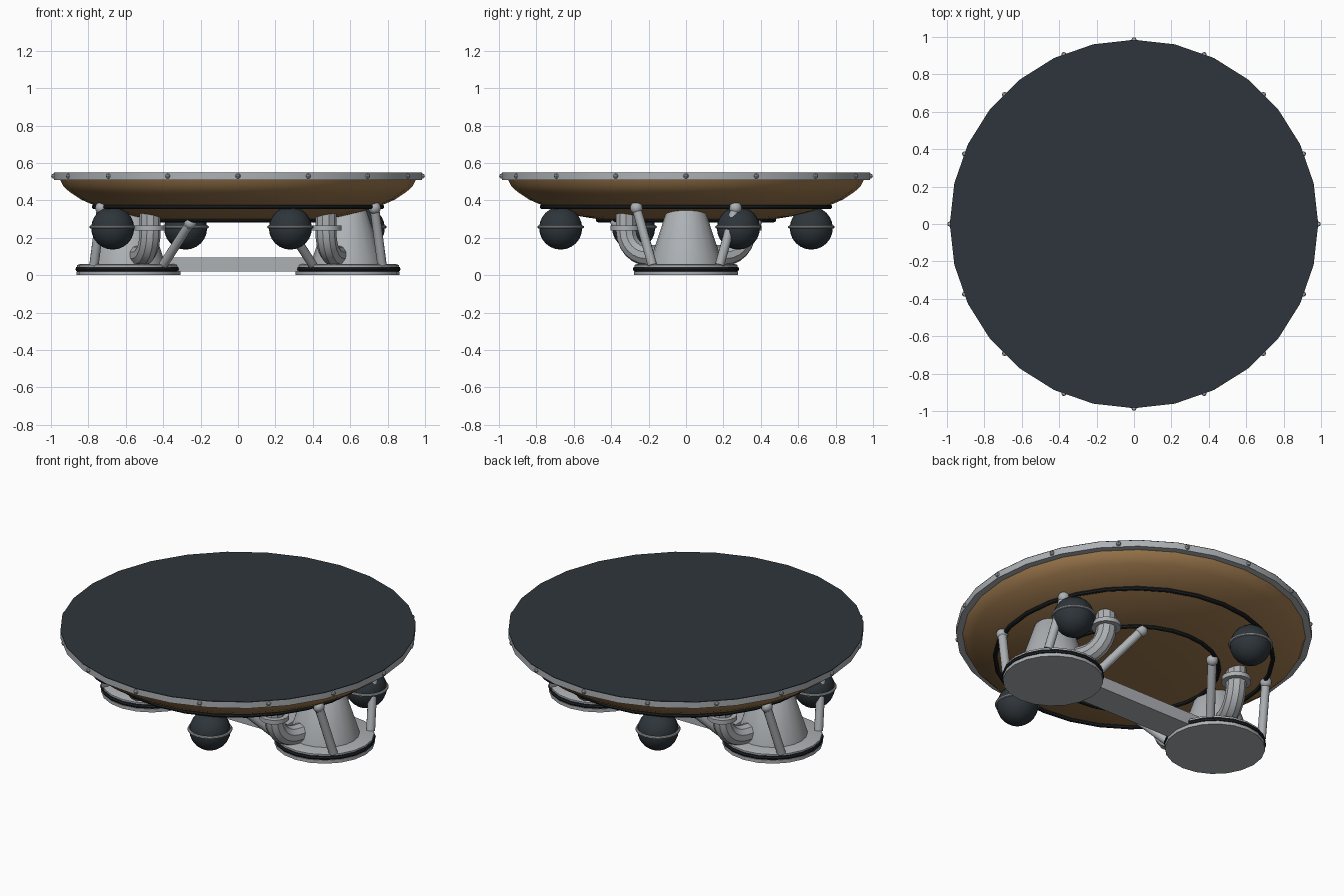
import bpy, bmesh
from math import pi, sin, cos
from mathutils import Vector

cube = bpy.data.objects.get("Cube")
if cube:
    bpy.data.objects.remove(cube, do_unlink=True)


def material(name, r, g, b):
    m = bpy.data.materials.new(name)
    m.use_nodes = True
    m.diffuse_color = (r, g, b, 1)
    m.node_tree.nodes["Principled BSDF"].inputs["Base Color"].default_value = (r, g, b, 1)
    return m


slate = material("dark_slate", 0.027, 0.036, 0.043)
rubber = material("black_rubber", 0.012, 0.014, 0.016)
steel = material("light_steel", 0.42, 0.44, 0.46)
bronze = material("bronze", 0.34, 0.19, 0.075)


def finish(name, mat, smooth=True):
    obj = bpy.context.object
    obj.name = name
    obj.data.materials.append(mat)
    if smooth:
        bpy.ops.object.shade_smooth_by_angle(angle=0.6)
    return obj


def lathe(name, profile, mat, sides, center=(0, 0)):
    """Spin a (radius, height) profile about a vertical axis."""
    bm = bmesh.new()
    verts = [bm.verts.new((r, 0, z)) for r, z in profile]
    edges = [bm.edges.new(pair) for pair in zip(verts, verts[1:])]
    bmesh.ops.spin(bm, geom=verts + edges, axis=(0, 0, 1), cent=(0, 0, 0),
                   angle=2 * pi, steps=sides)
    bmesh.ops.remove_doubles(bm, verts=bm.verts[:], dist=0.0005)
    bmesh.ops.recalc_face_normals(bm, faces=bm.faces[:])
    mesh = bpy.data.meshes.new(name)
    bm.to_mesh(mesh)
    bm.free()
    obj = bpy.data.objects.new(name, mesh)
    obj.location = (*center, 0)
    bpy.context.collection.objects.link(obj)
    bpy.ops.object.select_all(action="DESELECT")
    obj.select_set(True)
    bpy.context.view_layer.objects.active = obj
    return finish(name, mat)


def ball(name, loc, radius, mat, segments=20):
    bpy.ops.mesh.primitive_uv_sphere_add(segments=segments, ring_count=segments // 2,
                                         radius=radius, location=loc)
    return finish(name, mat)


def ring(name, loc, radius, thick, mat, sides=28):
    bpy.ops.mesh.primitive_torus_add(major_radius=radius, minor_radius=thick, location=loc,
                                     major_segments=sides, minor_segments=8)
    return finish(name, mat)


def rod(name, a, b, radius, mat):
    a, b = Vector(a), Vector(b)
    d = b - a
    bpy.ops.mesh.primitive_cylinder_add(vertices=12, radius=radius, depth=d.length,
                                        location=(a + b) / 2,
                                        rotation=d.to_track_quat("Z", "Y").to_euler())
    return finish(name, mat)


def pipe(name, points, radius, mat):
    curve = bpy.data.curves.new(name, "CURVE")
    curve.dimensions = "3D"
    curve.bevel_depth = radius
    curve.bevel_resolution = 3
    curve.use_fill_caps = True
    spline = curve.splines.new("POLY")
    spline.points.add(len(points) - 1)
    for p, co in zip(spline.points, points):
        p.co = (*co, 1)
    spline.use_smooth = True
    obj = bpy.data.objects.new(name, curve)
    bpy.context.collection.objects.link(obj)
    bpy.ops.object.select_all(action="DESELECT")
    obj.select_set(True)
    bpy.context.view_layer.objects.active = obj
    bpy.ops.object.convert(target="MESH")
    return finish(name, mat)


# Round platform: flat top, metal rim, shallow bowl beneath
lathe("platform_top", [(0, 0.55), (0.985, 0.55), (0.985, 0.546)], slate, 28)
lathe("platform_rim", [(0.985, 0.546), (0.985, 0.51), (0.945, 0.508)], steel, 28)
lathe("bowl", [(0.95, 0.51), (0.935, 0.477), (0.9, 0.445), (0.84, 0.405), (0.76, 0.37),
               (0.66, 0.338), (0.56, 0.314), (0.45, 0.297), (0.25, 0.287), (0, 0.285)],
      bronze, 28)
ring("outer_bowl_ring", (0, 0, 0.365), 0.77, 0.012, rubber)
ring("inner_bowl_ring", (0, 0, 0.295), 0.47, 0.012, rubber)
for i in range(16):
    a = i * pi / 8
    # bolts follow the flat facets of the rim
    facet = (a % (pi / 14)) - pi / 28
    r = 0.985 * cos(pi / 28) / cos(facet)
    ball("rim_bolt", (r * cos(a), r * sin(a), 0.53), 0.014, steel, 8)

# Four hanging spheres with belts, quarter turns apart
x, y = 0.28, -0.67
for i in range(4):
    ball("hanging_sphere", (x, y, 0.252), 0.115, slate, 24)
    ring("sphere_belt", (x, y, 0.258), 0.117, 0.008, steel, 24)
    x, y = -y, x

# Beam joining the feet
bpy.ops.mesh.primitive_cube_add(size=1, location=(0, 0, 0.057))
bpy.context.object.scale = (0.8, 0.18, 0.075)
finish("foot_beam", steel, False)

# Two feet, each with a cone, four struts and two elbow pipes
for sx in (-1, 1):
    cx = sx * 0.585
    lathe("foot_plate", [(0, 0), (0.278, 0), (0.278, 0.02), (0.265, 0.022), (0.265, 0.042),
                         (0.275, 0.043), (0.275, 0.055), (0.26, 0.06), (0, 0.06)],
          steel, 20, (cx, 0))
    ring("foot_seal", (cx, 0, 0.033), 0.27, 0.014, rubber, 20)
    lathe("foot_cone", [(0.195, 0.055), (0.19, 0.08), (0.105, 0.34), (0.09, 0.355), (0, 0.355)],
          steel, 20, (cx, 0))
    for sy in (-1, 1):
        # Struts splay outward and end in ball joints
        for name, foot, top in (
                ("outer_strut", (0.77, 0.18, 0.055), (0.73, 0.265, 0.36)),
                ("inner_strut", (0.40, 0.18, 0.055), (0.255, 0.37, 0.28))):
            a = (sx * foot[0], sy * foot[1], foot[2])
            b = (sx * top[0], sy * top[1], top[2])
            rod(name, a, b, 0.025, steel)
            ball(name + "_joint", b, 0.034, steel, 12)
        # Elbow pipe drops from the bowl and turns into the cone
        start = Vector((sx * 0.47, sy * 0.32, 0))
        inward = (Vector((cx, 0, 0)) - start).normalized()
        bend = 0.13
        path = [start + Vector((0, 0, 0.34))]
        for k in range(7):
            t = k * pi / 12
            path.append(start + inward * bend * (1 - cos(t))
                        + Vector((0, 0, 0.235 - bend * sin(t))))
        path.append(path[-1] + inward * 0.1)
        pipe("elbow_pipe", path, 0.056, steel)
        bpy.ops.mesh.primitive_cylinder_add(vertices=16, radius=0.083, depth=0.026,
                                            location=(start.x, start.y, 0.252))
        finish("pipe_flange", steel)
